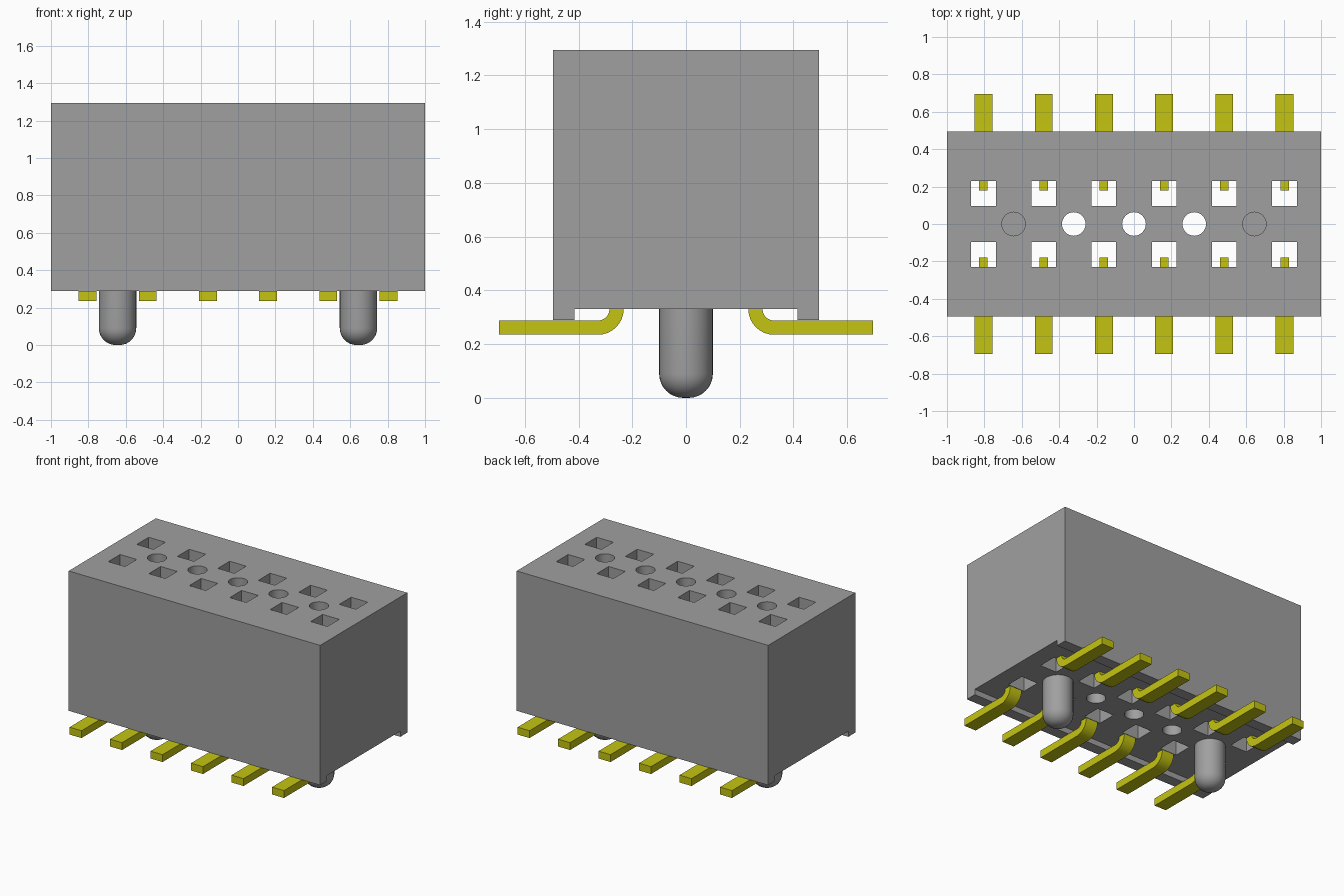
import bpy, bmesh
from math import sin, cos, pi
from mathutils import Matrix, Vector

cube = bpy.data.objects.get("Cube")
if cube:
    bpy.data.objects.remove(cube, do_unlink=True)

PITCH = 0.322
PIN_X = [(i - 2.5) * PITCH for i in range(6)]
HOLE_X = [i * PITCH for i in range(-2, 3)]
BASE, TOP, ROW_Y = 0.33, 1.295, 0.162


def material(name, rgb):
    m = bpy.data.materials.new(name)
    m.use_nodes = True
    m.diffuse_color = (*rgb, 1)
    m.node_tree.nodes["Principled BSDF"].inputs["Base Color"].default_value = (*rgb, 1)
    return m


grey = material("grey plastic", (0.35, 0.35, 0.35))
gold = material("yellow metal", (0.55, 0.55, 0.006))


def finish(bm, name, mat, smooth=False):
    bmesh.ops.recalc_face_normals(bm, faces=bm.faces)
    mesh = bpy.data.meshes.new(name)
    bm.to_mesh(mesh)
    bm.free()
    mesh.materials.append(mat)
    ob = bpy.data.objects.new(name, mesh)
    bpy.context.collection.objects.link(ob)
    bpy.ops.object.select_all(action='DESELECT')
    ob.select_set(True)
    bpy.context.view_layer.objects.active = ob
    if smooth:
        bpy.ops.object.shade_smooth_by_angle(angle=pi / 6)
    return ob


def add_box(bm, centre, size):
    bmesh.ops.create_cube(bm, size=1, matrix=Matrix.Translation(centre)
                          @ Matrix.Diagonal((*size, 1)))


def extrude_x(bm, outline, x0, x1):
    """Extrude a (y, z) outline along x."""
    face = bm.faces.new([bm.verts.new((x0, y, z)) for y, z in outline])
    new = bmesh.ops.extrude_face_region(bm, geom=[face])["geom"]
    bmesh.ops.translate(bm, vec=(x1 - x0, 0, 0),
                        verts=[v for v in new if isinstance(v, bmesh.types.BMVert)])


# Housing: block with a skirt along each long side
bm = bmesh.new()
half = [(0.415, BASE), (0.415, 0.29), (0.495, 0.29), (0.495, TOP)]
extrude_x(bm, half + [(-y, z) for y, z in reversed(half)], -1, 1)
housing = finish(bm, "housing", grey)

# Cutter: two rows of square sockets and a middle row of round holes
bm = bmesh.new()
for x in PIN_X:
    for side in (-1, 1):
        add_box(bm, (x, side * ROW_Y, 0.8), (0.132, 0.134, 1.4))
for x in HOLE_X:
    bmesh.ops.create_cone(bm, cap_ends=True, segments=32, radius1=0.063,
                          radius2=0.063, depth=1.4,
                          matrix=Matrix.Translation((x, 0, 0.8)))
cutter = finish(bm, "hole_cutter", grey)
cutter.hide_render = True
cut = housing.modifiers.new("holes", 'BOOLEAN')
cut.operation, cut.solver, cut.object = 'DIFFERENCE', 'EXACT', cutter
bpy.context.view_layer.objects.active = housing
bpy.ops.object.modifier_apply(modifier=cut.name)
bpy.data.objects.remove(cutter, do_unlink=True)
housing.select_set(True)
bpy.context.view_layer.objects.active = housing
bpy.ops.object.shade_smooth_by_angle(angle=pi / 6)

# Locating pegs with rounded tips
for x, name in ((-2 * PITCH, "right_peg"), (2 * PITCH, "left_peg")):
    bm = bmesh.new()
    arc = [(0.01 + 0.09 * cos(a), 0.09 - 0.09 * sin(a))
           for a in [i * pi / 16 for i in range(9)]]
    profile = [(0, BASE), (0.1, BASE)] + arc + [(0, 0)]
    verts = [bm.verts.new((r, 0, z)) for r, z in profile]
    edges = [bm.edges.new(pair) for pair in zip(verts, verts[1:])]
    bmesh.ops.spin(bm, geom=verts + edges, cent=(0, 0, 0), axis=(0, 0, 1),
                   angle=2 * pi, steps=32)
    bmesh.ops.remove_doubles(bm, verts=bm.verts, dist=0.0005)
    bmesh.ops.translate(bm, vec=Vector((x, 0, 0)), verts=bm.verts)
    finish(bm, name, grey, True)

# Bent terminals: foot, curved heel, buried stem and contact in the socket
BEND_Y, BEND_Z, STEM_TOP = 0.327, 0.33, 1.05


def bend(radius):
    angles = [pi + i * pi / 16 for i in range(9)]
    return [(BEND_Y + radius * cos(a), BEND_Z + radius * sin(a)) for a in angles]


for side, row in ((-1, "front"), (1, "back")):
    for i, x in enumerate(PIN_X):
        bm = bmesh.new()
        outer, inner = bend(0.095), bend(0.042)
        outline = ([(outer[0][0], STEM_TOP)] + outer
                   + [(0.695, outer[-1][1]), (0.695, inner[-1][1])]
                   + inner[::-1] + [(inner[0][0], STEM_TOP)])
        extrude_x(bm, [(side * y, z) for y, z in outline], x - 0.0475, x + 0.0475)
        add_box(bm, (x, side * 0.206, 0.75), (0.046, 0.056, 0.6))
        finish(bm, f"{row}_terminal_{i + 1}", gold, True)
